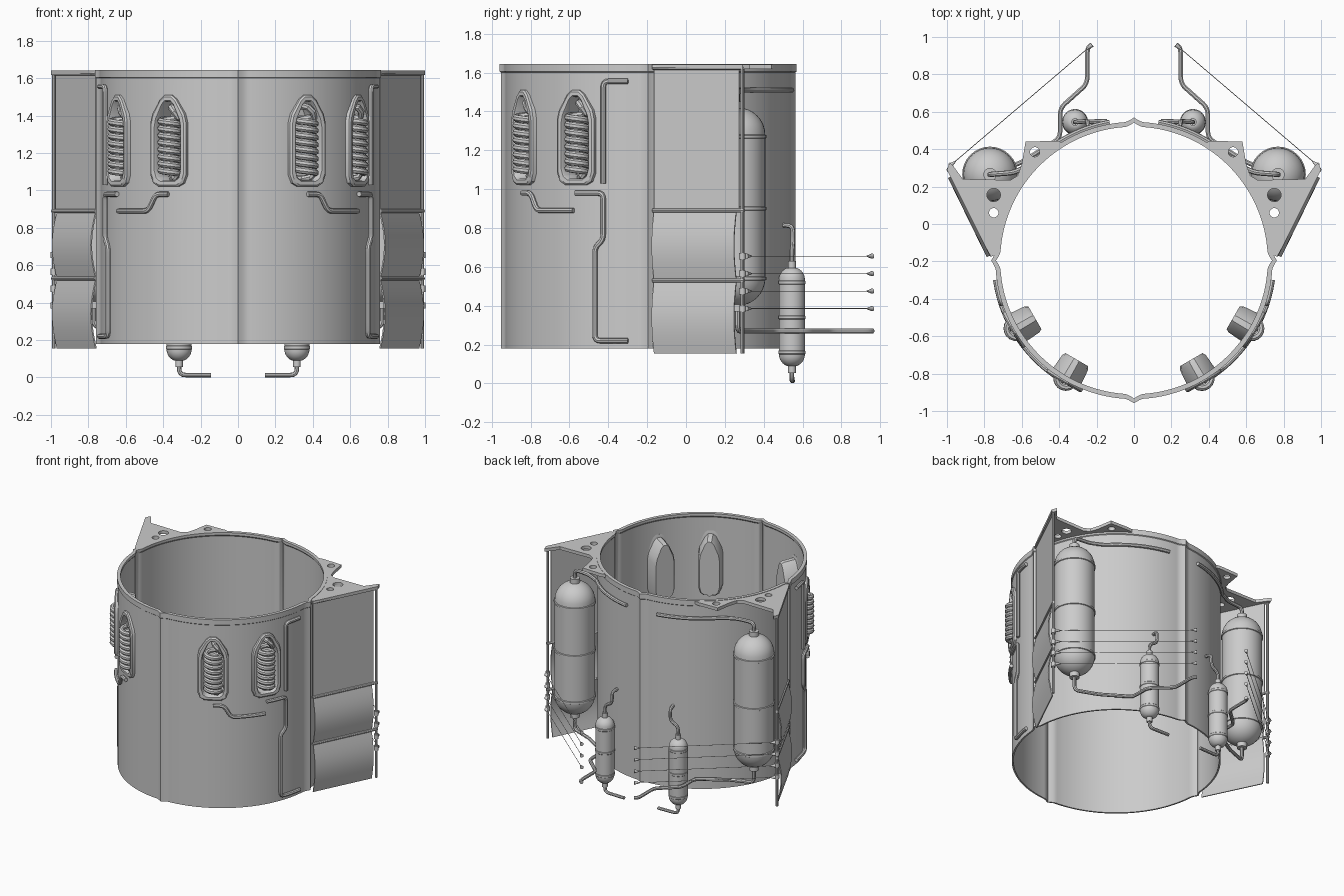
import bpy, bmesh
from math import sin, cos, pi, radians
from mathutils import Vector

if "Cube" in bpy.data.objects:
    bpy.data.objects.remove(bpy.data.objects["Cube"])

CY, R = -0.195, 0.735          # shell centre y and radius


def loft(name, loops, ring=False, caps=True):
    n, m = len(loops[0]), len(loops)
    bm = bmesh.new()
    vs = [[bm.verts.new(p) for p in lp] for lp in loops]
    for i in range(m if ring else m - 1):
        a, b = vs[i], vs[(i + 1) % m]
        for j in range(n):
            k = (j + 1) % n
            bm.faces.new((a[j], a[k], b[k], b[j]))
    if caps and not ring:
        bm.faces.new(vs[0])
        bm.faces.new(vs[-1])
    bmesh.ops.recalc_face_normals(bm, faces=bm.faces)
    me = bpy.data.meshes.new(name)
    bm.to_mesh(me)
    bm.free()
    ob = bpy.data.objects.new(name, me)
    bpy.context.collection.objects.link(ob)
    return ob


def lathe(name, x, y, prof, n=32):
    return loft(name, [[(x + r * cos(2 * pi * i / n), y + r * sin(2 * pi * i / n), z)
                        for i in range(n)] for r, z in prof])


def fillet(pts, d=0.035):
    pts = [Vector(p) for p in pts]
    out = [pts[0]]
    for a, b, c in zip(pts, pts[1:], pts[2:]):
        p = b + (a - b).normalized() * min(d, (a - b).length * .45)
        q = b + (c - b).normalized() * min(d, (c - b).length * .45)
        out += [p.lerp(b, t).lerp(b.lerp(q, t), t) for t in (0, .25, .5, .75, 1)]
    return out + [pts[-1]]


def tube(name, pts, r, res=2):
    cu = bpy.data.curves.new(name, 'CURVE')
    cu.dimensions = '3D'
    cu.bevel_depth, cu.bevel_resolution, cu.use_fill_caps = r, res, True
    sp = cu.splines.new('POLY')
    sp.points.add(len(pts) - 1)
    for q, p in zip(sp.points, pts):
        q.co = (*p, 1)
    ob = bpy.data.objects.new(name, cu)
    bpy.context.collection.objects.link(ob)


def shell_tube(name, s, pts, r=0.014, rad=R + .012):
    # path given as (angle, z), wrapped on the shell
    path = fillet([(radians(a) * rad, z, 0) for a, z in pts], .03)
    fine = [path[0]]
    for a, b in zip(path, path[1:]):
        n = max(1, int((b - a).length / .04))
        fine += [a.lerp(b, (i + 1) / n) for i in range(n)]
    tube(name, [(s * rad * cos(p.x / rad), CY + rad * sin(p.x / rad), p.y) for p in fine], r)


def tank(name, x, y, r, z0, z1, dome, neck, bands):
    arc = [(i * pi / 16) for i in range(1, 8)]
    prof = [(neck, z0 - .03), (neck, z0 + .005)]
    prof += [(r * sin(a), z0 + dome * (1 - cos(a))) for a in arc if r * sin(a) > neck]
    for z in bands:
        prof += [(r, z - .01), (r * 1.04, z - .007), (r * 1.04, z + .007), (r, z + .01)]
    prof += [(r * sin(a), z1 - dome * (1 - cos(a))) for a in reversed(arc) if r * sin(a) > neck]
    prof += [(neck, z1 - .005), (neck, z1 + .03)]
    lathe(name, x, y, prof)


# Ribbed open shell with top lip
def shell_loop(off, z):
    out = []
    for i in range(360):
        d = abs((i + 45) % 90 - 45)
        r = R + off + .023 * max(0, 1 - d / 4) ** 1.6
        out.append((r * cos(radians(i)), CY + r * sin(radians(i)), z))
    return out


shell = loft('shell', [shell_loop(o, z) for o, z in (
    (0, .18), (0, 1.6), (.006, 1.605), (.006, 1.645), (-.02, 1.645),
    (-.02, 1.625), (-.012, 1.615), (-.012, .18))], ring=True)


# Recessed pockets holding coils
def on_wall(a, u, rad, z):
    return (rad * cos(a) - u * sin(a), CY + rad * sin(a) + u * cos(a), z)


def pocket_loop(a, w, rad):
    zb, zt = 1.02 + (.11 - w), 1.51 - (.11 - w)
    half = [(.55, zb), (.85, zb + .018), (1, zb + .06), (1, zt - .145),
            (.9, zt - .1), (.45, zt - .022), (.2, zt)]
    prof = [(w * u, z) for u, z in half] + [(-w * u, z) for u, z in reversed(half)]
    return [on_wall(a, u, rad, z) for u, z in prof]


for deg in (-30, -60, -120, -150):
    a = radians(deg)
    cutter = loft('pocket_cutter', [pocket_loop(a, .088, .5), pocket_loop(a, .088, .9)])
    cutter.hide_render = True
    mod = shell.modifiers.new('cut', 'BOOLEAN')
    mod.object, mod.operation, mod.solver = cutter, 'DIFFERENCE', 'EXACT'
    bpy.context.view_layer.objects.active = shell
    bpy.ops.object.modifier_apply(modifier='cut')
    bpy.data.objects.remove(cutter)
    loft('coil_pocket', [pocket_loop(a, w, r) for w, r in (
        (.072, .625), (.076, .745), (.082, .755), (.1, .755), (.109, .747), (.11, .722),
        (.087, .718), (.08, .63), (.07, .612))])
    turns, n = 8, 18
    path = [(0, .62, 1.062), (0, .7, 1.062), (.025, .722, 1.068)]
    path += [(.05 * cos(2 * pi * i / n), .727 + .05 * sin(2 * pi * i / n),
              1.092 + .3 * i / (turns * n)) for i in range(turns * n + 1)]
    path += [(.035, .74, 1.42), (.012, .735, 1.443), (0, .7, 1.45), (0, .62, 1.45)]
    tube('coil', [on_wall(a, *p) for p in path], .0185)

for s in (1, -1):
    # Pipes on the front of the shell
    shell_tube('front_pipe', s, [(-60, .98), (-54, .98), (-50, .89), (-31, .89)])
    shell_tube('side_lower_pipe', s, [(-30, .98), (-18, .98), (-18, .74), (-21.5, .7),
                                      (-21.5, .22), (-8, .22)])
    shell_tube('side_upper_pipe', s, [(-18, 1.03), (-18, 1.555), (-8, 1.555)])

    # Top bracket plate with holes
    cu = bpy.data.curves.new('bracket_plate', 'CURVE')
    cu.dimensions, cu.fill_mode, cu.extrude = '2D', 'BOTH', .012
    outline = [((R - .01) * cos(radians(t)), CY + (R - .01) * sin(radians(t)))
               for t in range(60, 1, -3)]
    outline += [(.765, -.175), (.79, -.13), (1.0, .29), (.985, .33), (.97, .315), (.915, .24),
                (.66, .235), (.62, .26), (.6, .32), (.58, .44), (.42, .445)]
    holes = [[(x + r * cos(i * pi / 12), y + r * sin(i * pi / 12)) for i in range(24)]
             for x, y, r in ((.53, .385, .026), (.75, .155, .036), (.75, .06, .025))]
    for loop in [outline] + holes:
        sp = cu.splines.new('POLY')
        sp.points.add(len(loop) - 1)
        sp.use_cyclic_u = True
        for q, p in zip(sp.points, loop):
            q.co = (s * p[0], p[1], 0, 1)
    plate = bpy.data.objects.new('bracket_plate', cu)
    plate.location.z = 1.63
    bpy.context.collection.objects.link(plate)

    # Side wing: flat upper panel and two bulged lower panels
    A, B, N = Vector((.76, -.17, 0)), Vector((.985, .29, 0)), Vector((.9, -.43, 0))

    def wing(t, out, z):
        p = A.lerp(B, t) + N * out
        return (s * p.x, p.y, z)

    for name, z0, z1, t1, bulge in (('upper_panel', .89, 1.62, .96, 0),
                                    ('middle_panel', .53, .885, .93, .028),
                                    ('lower_panel', .155, .525, .93, .028)):
        rows = []
        for i in range(13):
            f = i / 12
            o, z = bulge * sin(pi * f), z0 + (z1 - z0) * f
            rows.append([wing(.01, o, z), wing(t1, o, z), wing(t1, o - .008, z), wing(.01, o - .008, z)])
        loft(name, rows)
    for z in (.53, .89, 1.625):
        tube('wing_rail', [wing(0, 0, z), wing(1.02, 0, z)], .011)
    tube('wing_post', [wing(1, 0, .155), wing(1, 0, 1.63)], .01)

    # Bracing cables with end cones and post clamps
    for z in (.655, .565, .475, .385):
        p, q = Vector((s * .985, .31, z)), Vector((s * .225, .958, z))
        d = (q - p).normalized()
        tube('cable', [p, q], .002, 0)
        lathe('cable_clamp', s * .985, .29, [(.017, z - .017), (.017, z + .017)], 12)
        side = Vector((-d.y, d.x, 0))
        for base, dr in ((p, d), (q, -d)):
            loft('cable_cone', [[base + dr * l + (side * cos(k * pi / 5) + Vector((0, 0, sin(k * pi / 5)))) * r
                                 for k in range(10)] for l, r in ((0, .014), (.045, .002))])

    # Large tank and its pipes
    tank('large_tank', s * .77, .265, .143, .4, 1.42, .14, .035, (.54, .9, 1.27))
    a0 = [((R + .015) * cos(radians(t)), CY + (R + .015) * sin(radians(t)), 1.51)
          for t in range(44, 83, 3)]
    up = fillet([(.77, .265, 1.42), (.77, .265, 1.51), (.64, .275, 1.51), a0[0]])
    tube('tank_top_pipe', [(s * x, y, z) for x, y, z in [*up, *a0[1:]]], .014)
    low = fillet([(.77, .265, .4), (.77, .265, .27), (.6, .33, .27), (.395, .46, .27),
                  (.395, .62, .27), (.25, .75, .27), (.25, .94, .27), (.225, .96, .27)])
    tube('tank_bottom_pipe', [(s * x, y, z) for x, y, z in low], .013)

    # Small tank and its pipes
    tank('small_tank', s * .315, .545, .067, .085, .6, .065, .02, (.16, .34, .52))
    top = fillet([(.315, .545, .58), (.315, .545, .69), (.25, .55, .72), (.25, .55, .81), (.24, .5, .815)])
    tube('small_tank_top_pipe', [(s * x, y, z) for x, y, z in top], .012)
    bot = fillet([(.315, .545, .09), (.315, .545, .013), (.145, .55, .013)])
    tube('small_tank_bottom_pipe', [(s * x, y, z) for x, y, z in bot], .012)

# Convert curves to meshes and smooth by angle
bpy.ops.object.select_all(action='SELECT')
bpy.context.view_layer.objects.active = shell
bpy.ops.object.convert(target='MESH')
bpy.ops.object.shade_smooth_by_angle(angle=radians(35))
